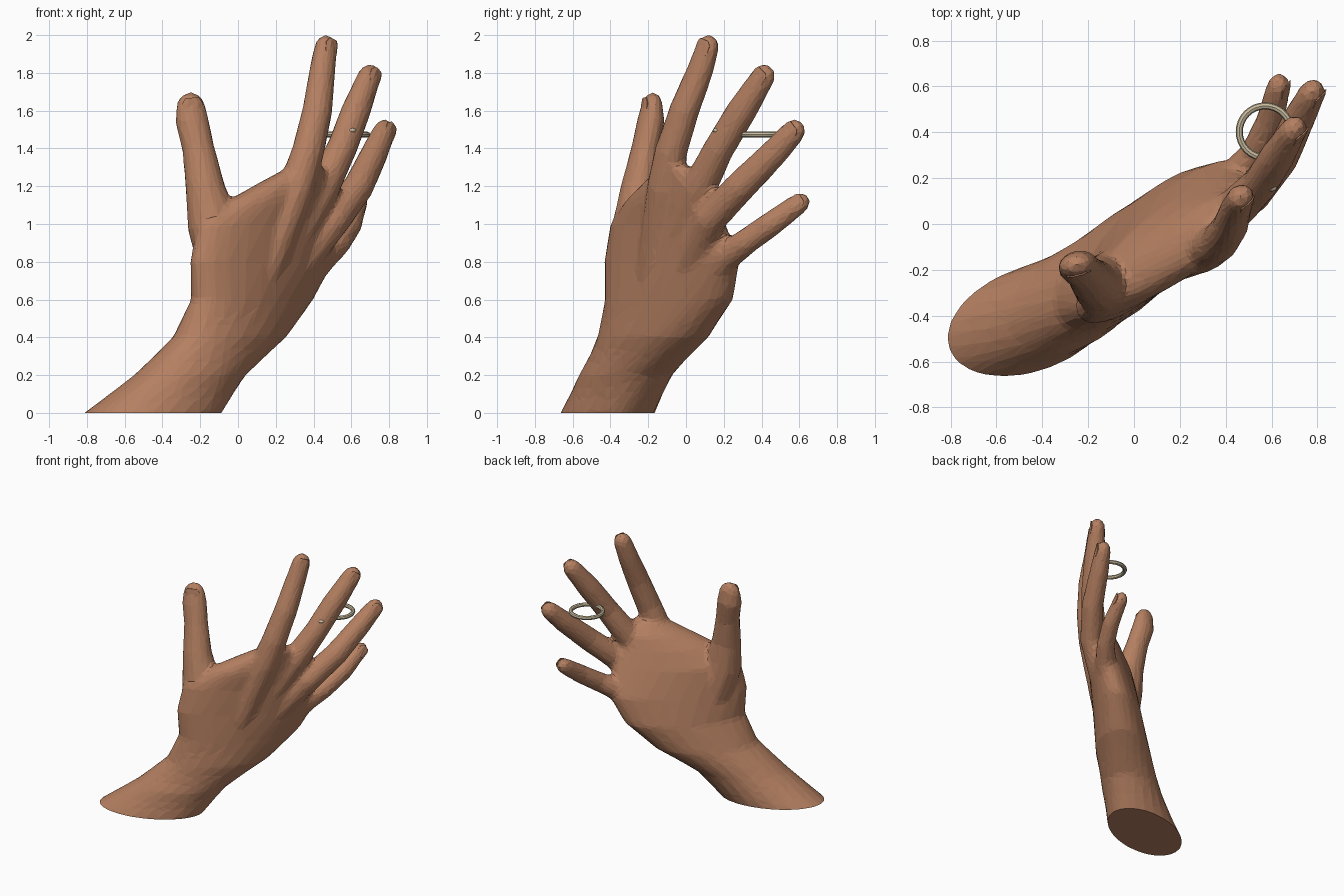
import bpy, bmesh, math
from mathutils import Vector

if "Cube" in bpy.data.objects:
    bpy.data.objects.remove(bpy.data.objects["Cube"])


def material(name, rgb):
    m = bpy.data.materials.new(name)
    m.diffuse_color = (*rgb, 1)
    m.use_nodes = True
    m.node_tree.nodes["Principled BSDF"].inputs["Base Color"].default_value = m.diffuse_color
    return m


skin = material("warm skin", (0.46, 0.215, 0.12))
metal = material("pale metal", (0.58, 0.5, 0.345))


def loft(bm, sections, sides):
    """Closed tube through sections of (centre, half axis u, half axis v)."""
    rings = []
    for c, u, v in sections:
        angles = [2 * math.pi * i / sides for i in range(sides)]
        rings.append([bm.verts.new(c + u * math.cos(a) + v * math.sin(a)) for a in angles])
    for lo, hi in zip(rings, rings[1:]):
        for i in range(sides):
            j = (i + 1) % sides
            bm.faces.new((lo[i], lo[j], hi[j], hi[i]))
    bm.faces.new(rings[0][::-1])
    bm.faces.new(rings[-1])


def digit(bm, path, normal, flat):
    """Finger through (x, y, z, radius) with a domed tip, flatter to the end; returns the nail frame."""
    pts = [Vector(p[:3]) for p in path]
    last = len(pts) - 1
    sections = []
    for i, p in enumerate(path):
        t = (pts[min(i + 1, last)] - pts[max(i - 1, 0)]).normalized()
        v = (normal - t * normal.dot(t)).normalized()
        u = v.cross(t)
        w = p[3] * 1.06
        h = w * (0.96 + (flat - 0.96) * (i / last) ** 2)
        sections.append((pts[i], u * w, v * h))
    for along, size in ((0.5, 0.85), (0.85, 0.55), (1.0, 0.2)):
        sections.append((pts[-1] + t * along * w, u * w * size, v * h * size))
    loft(bm, sections, 12)
    return pts[-1], t, u, v, w, h


bm = bmesh.new()

# Forearm and palm: level slices (z, x, y, half length, half thickness, turn)
slices = [(-0.12, -0.56, -0.465, 0.385, 0.22, 18), (0, -0.45, -0.415, 0.38, 0.228, 20),
          (0.2, -0.255, -0.32, 0.325, 0.21, 32), (0.4, -0.045, -0.175, 0.37, 0.20, 44),
          (0.6, 0.075, -0.09, 0.435, 0.18, 47), (0.8, 0.125, -0.075, 0.495, 0.165, 43),
          (1.0, 0.145, -0.095, 0.45, 0.148, 39), (1.13, 0.22, -0.08, 0.33, 0.13, 40),
          (1.22, 0.30, -0.05, 0.23, 0.11, 42), (1.3, 0.36, -0.05, 0.11, 0.08, 42)]
sections = []
for z, x, y, a, b, turn in slices:
    r = math.radians(turn)
    sections.append((Vector((x, y, z)), Vector((math.cos(r), math.sin(r), 0)) * a,
                     Vector((-math.sin(r), math.cos(r), 0)) * b))
loft(bm, sections, 24)

# Four fingers, each running back into the palm as a knuckle ridge
fingers = [
    [(0.31, -0.11, 1.19, .096), (0.37, -0.08, 1.38, .085), (0.42, -0.01, 1.6, .079),
     (0.445, 0.07, 1.8, .07), (0.465, 0.115, 1.935, .062)],
    [(0.445, 0.07, 1.19, .09), (0.55, 0.175, 1.4, .079), (0.625, 0.295, 1.6, .078),
     (0.695, 0.41, 1.78, .063)],
    [(0.515, 0.13, 1.03, .085), (0.64, 0.29, 1.2, .08), (0.725, 0.47, 1.38, .072),
     (0.775, 0.57, 1.49, .062)],
    [(0.455, 0.22, 0.835, .076), (0.53, 0.31, 0.9, .067), (0.595, 0.45, 1.0, .064),
     (0.63, 0.60, 1.11, .055)]]
frames = []
for i, path in enumerate(fingers):
    root = (0.13 + 0.015 * i, -0.17 + 0.057 * i, 0.72 - 0.066 * i, 0.095)
    frames.append(digit(bm, [root] + path, Vector((0.69, -0.69, -0.1)), 0.9))

# Thumb
thumb = [(0.02, -0.19, 0.52, .1), (-0.06, -0.235, 0.76, .14), (-0.135, -0.265, 1.0, .13),
         (-0.175, -0.25, 1.2, .1), (-0.21, -0.215, 1.4, .083), (-0.245, -0.185, 1.55, .086),
         (-0.25, -0.18, 1.615, .077)]
frames.append(digit(bm, thumb, Vector((0.25, -1, 0)), 0.73))

bmesh.ops.recalc_face_normals(bm, faces=bm.faces)
mesh = bpy.data.meshes.new("hand")
bm.to_mesh(mesh)
bm.free()
hand = bpy.data.objects.new("hand", mesh)
bpy.context.collection.objects.link(hand)

# Fuse the parts into one skin, then reduce it to low-poly facets
fuse = hand.modifiers.new("fuse", 'REMESH')
fuse.mode = 'VOXEL'
fuse.voxel_size = 0.016
soft = hand.modifiers.new("soften", 'SMOOTH')
soft.factor = 0.5
soft.iterations = 8
facet = hand.modifiers.new("facet", 'DECIMATE')
facet.ratio = 0.08
dg = bpy.context.evaluated_depsgraph_get()
fused = bpy.data.meshes.new_from_object(hand.evaluated_get(dg))
hand.modifiers.clear()

# Cut the wrist flat on the ground
bm = bmesh.new()
bm.from_mesh(fused)
bmesh.ops.bisect_plane(bm, geom=bm.verts[:] + bm.edges[:] + bm.faces[:], plane_co=(0, 0, 0),
                       plane_no=(0, 0, 1), clear_inner=True)
bmesh.ops.holes_fill(bm, edges=[e for e in bm.edges if e.is_boundary])
for f in bm.faces:
    f.smooth = False
bm.to_mesh(fused)
bm.free()
hand.data = fused
fused.materials.clear()
fused.materials.append(skin)

# Fingernails: thin curved plates on the back of each tip
bm = bmesh.new()
for c, t, u, v, w, h in frames:
    grid = []
    for along, width in ((-0.75, 0.5), (-0.5, 0.68), (0.25, 0.68), (0.6, 0.45)):
        row = []
        for x in (-width, -width / 2, width / 2, width):
            lift = math.sqrt(1 - x * x) * h * (1 - 0.2 * max(along, 0))
            row.append(bm.verts.new(c + t * along * w + u * x * w + v * lift))
        grid.append(row)
    for a, b in zip(grid, grid[1:]):
        for i in range(3):
            bm.faces.new((a[i], a[i + 1], b[i + 1], b[i]))
bmesh.ops.recalc_face_normals(bm, faces=bm.faces)
bmesh.ops.solidify(bm, geom=bm.faces[:], thickness=0.006)
mesh = bpy.data.meshes.new("fingernails")
bm.to_mesh(mesh)
bm.free()
mesh.materials.append(skin)
bpy.context.collection.objects.link(bpy.data.objects.new("fingernails", mesh))

# Finger ring and its small bead
bpy.ops.mesh.primitive_torus_add(major_segments=32, minor_segments=8, major_radius=0.113,
                                 minor_radius=0.0155, location=(0.572, 0.402, 1.473))
band = bpy.context.object
band.name = "finger_ring"
bpy.ops.mesh.primitive_uv_sphere_add(segments=12, ring_count=8, radius=1, location=(0.603, 0.164, 1.495))
bead = bpy.context.object
bead.name = "ring_bead"
bead.scale = (0.022, 0.022, 0.013)
for o in (band, bead):
    o.data.materials.append(metal)
    bpy.context.view_layer.objects.active = o
    o.select_set(True)
    bpy.ops.object.shade_smooth_by_angle()
